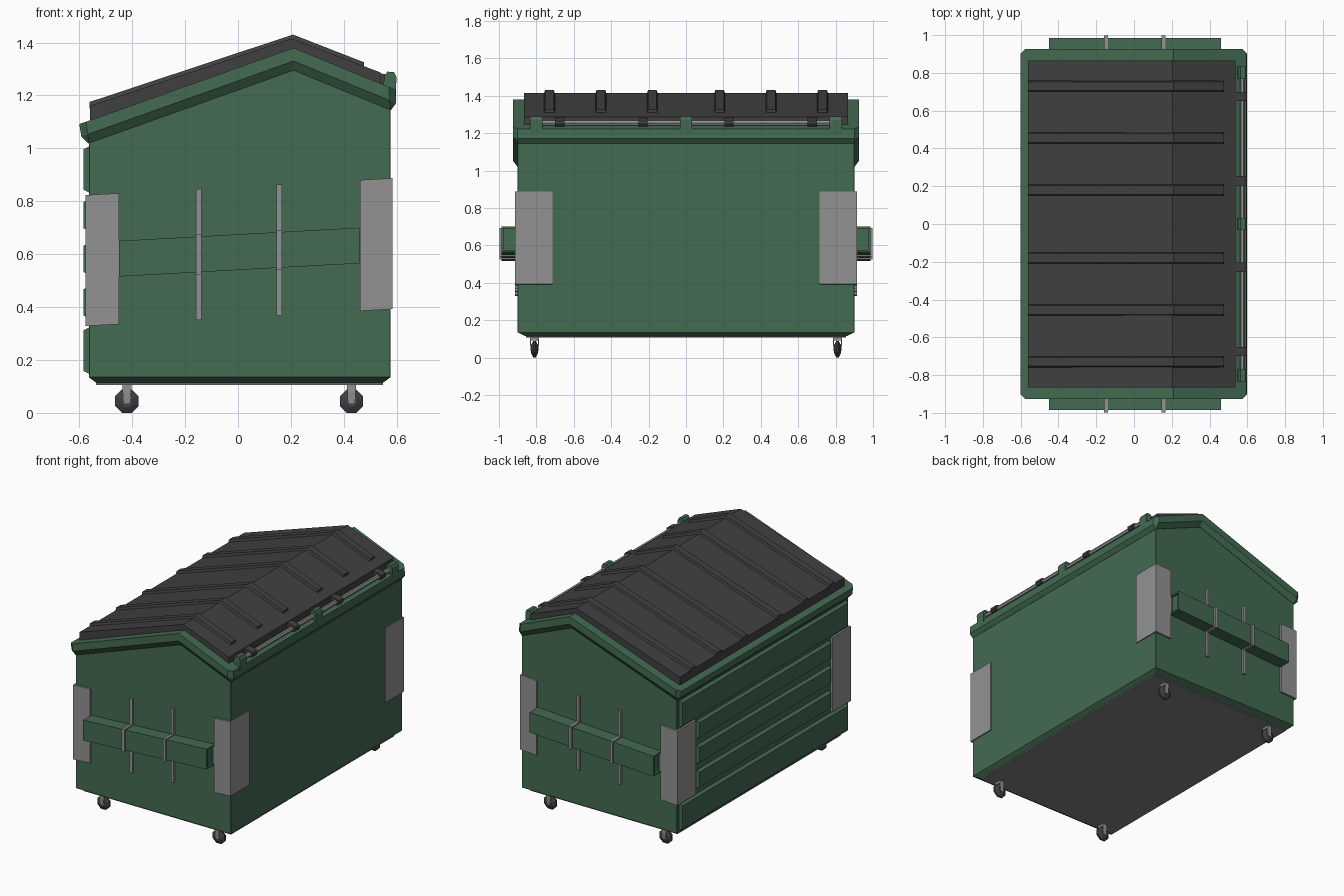
import bpy, bmesh, math

if "Cube" in bpy.data.objects:
    bpy.data.objects.remove(bpy.data.objects["Cube"])


def material(name, rgb):
    m = bpy.data.materials.new(name)
    m.diffuse_color = (*rgb, 1)
    m.use_nodes = True
    m.node_tree.nodes["Principled BSDF"].inputs["Base Color"].default_value = m.diffuse_color
    return m


GREEN = material("dark green paint", (0.056, 0.145, 0.084))
DARK = material("charcoal plastic", (0.051, 0.051, 0.051))
STEEL = material("bare steel", (0.29, 0.29, 0.29))
FLOOR = material("grey underside", (0.22, 0.22, 0.22))


def build(name, verts, faces, mat):
    bm = bmesh.new()
    vs = [bm.verts.new(v) for v in verts]
    for f in faces:
        bm.faces.new([vs[i] for i in f])
    bmesh.ops.recalc_face_normals(bm, faces=bm.faces)
    me = bpy.data.meshes.new(name)
    bm.to_mesh(me)
    bm.free()
    me.materials.append(mat)
    ob = bpy.data.objects.new(name, me)
    bpy.context.collection.objects.link(ob)
    return ob


def loft(name, loops, mat, caps=True, closed=False):
    """Skin a list of equally long vertex loops."""
    n, k = len(loops[0]), len(loops)
    verts = [v for l in loops for v in l]
    faces = []
    for j in range(k if closed else k - 1):
        a, b = j * n, (j + 1) % k * n
        faces += [(a + i, a + (i + 1) % n, b + (i + 1) % n, b + i) for i in range(n)]
    if caps and not closed:
        faces += [tuple(range(n)), tuple(range((k - 1) * n, k * n))]
    return build(name, verts, faces, mat)


def prism(name, profile, y0, y1, mat):
    return loft(name, [[(x, y, z) for x, z in profile] for y in (y0, y1)], mat)


SLOPE = 0.055


def box(name, x, y, z, mat, shear=0.0):
    y = sorted(y)
    prof = [(x[0], z[0]), (x[1], z[0]), (x[1], z[1]), (x[0], z[1])]
    return prism(name, [(a, b + shear * a) for a, b in prof], y[0], y[1], mat)


# Roof line shared by body and rim
RIDGE = 0.21


def roof(x):
    return 1.38 - (0.356 * (RIDGE - x) if x < RIDGE else 0.41 * (x - RIDGE))


def outline(x0, x1, y, c):
    """Chamfered plan outline with a point on each side under the ridge."""
    return [(x0 + c, -y), (RIDGE, -y), (x1 - c, -y), (x1, -y + c), (x1, y - c),
            (x1 - c, y), (RIDGE, y), (x0 + c, y), (x0, y - c), (x0, -y + c)]


# Body with chamfered foot
C = 0.002
foot = [(x, y, 0.113) for x, y in outline(-0.535, 0.547, 0.855, C)]
wall = outline(-0.564, 0.577, 0.90, C)
loft("body", [foot, [(x, y, 0.135) for x, y in wall],
              [(x, y, roof(x) - 0.085) for x, y in wall]], GREEN, caps=False)
box("base_plate", (-0.536, 0.548), (-0.856, 0.856), (0.106, 0.114), FLOOR)

# Rim following the roof line
low = [(x, y, roof(x) - 0.085) for x, y in outline(-0.566, 0.578, 0.901, C)]
mid = [(x, y, roof(x) - 0.05) for x, y in outline(-0.592, 0.598, 0.926, 0.025)]
top = [(x, y, roof(x)) for x, y in outline(-0.60, 0.595, 0.926, 0.025)]
loft("rim", [low, mid, top], GREEN, caps=False)
build("rim_top", top, [(1, 2, 3, 4, 5, 6), (6, 7, 8, 9, 0, 1)], GREEN)

# Pressed ribs on the low wall; the middle three stop at the corner plates
for z0, z1, y in ((0.15, 0.32, 0.88), (0.36, 0.475, 0.70), (0.525, 0.64, 0.70),
                  (0.69, 0.805, 0.70), (0.835, 1.005, 0.88)):
    loft("wall_rib", [
        [(x, -w, z0 + d), (x, w, z0 + d), (x, w, z1 - d), (x, -w, z1 - d)]
        for x, w, d in ((-0.56, y, -0.004), (-0.584, y - 0.01, 0.008))], GREEN)

# Lid
prism("lid", [(-0.56, 1.105), (-0.56, 1.16), (0.203, 1.415), (0.538, 1.287),
              (0.538, 1.235), (0.203, 1.372)], -0.865, 0.865, DARK)


def lid_rib(y, a, b):
    loft("lid_rib", [[(x, y - 0.032, z - 0.01), (x, y - 0.023, z + 0.015),
                      (x, y + 0.023, z + 0.015), (x, y + 0.032, z - 0.01)]
                     for x, z in (a, b)], DARK)


for y in (-0.73, -0.455, -0.18, 0.18, 0.455, 0.73):
    lid_rib(y, (-0.562, 1.16), (0.208, 1.415))
    lid_rib(y, (0.208, 1.415), (0.477, 1.31))

# Hinge rod, brackets and lid lugs
ring = [(0.574 + 0.014 * math.cos(t), 1.254 + 0.014 * math.sin(t))
        for t in [i * math.tau / 6 for i in range(6)]]
prism("hinge_rod", ring, -0.83, 0.83, STEEL)
for y in (-0.80, 0, 0.80):
    prism("hinge_bracket", [(0.545, 1.22), (0.596, 1.19), (0.599, 1.27), (0.59, 1.288),
                            (0.565, 1.29), (0.555, 1.275)], y - 0.033, y + 0.033, GREEN)
for y in (-0.675, -0.23, 0.23, 0.675):
    prism("lid_lug", [(0.53, 1.24), (0.59, 1.236), (0.599, 1.248), (0.597, 1.266),
                      (0.585, 1.274), (0.53, 1.285)], y - 0.025, y + 0.025, DARK)

# Fittings repeated on both ends
for s in (-1, 1):
    # wrapped corner plates
    for name, x_end, x_in, d in (("low", -0.576, -0.45, 0.02), ("high", 0.584, 0.461, -0.02)):
        box(name + "_corner_plate_end", sorted((x_end, x_in)), (s * 0.895, s * 0.913),
            (0.36, 0.855), STEEL, SLOPE)
        box(name + "_corner_plate_side", sorted((x_end, x_end + d)), (s * 0.715, s * 0.913),
            (0.36, 0.855), STEEL, SLOPE)

    # fork pocket with recessed end panels
    def loop(x, t):
        pts = [(0.899 + t, 0.54 + t), (0.986 - t, 0.54 + t),
               (0.986 - t, 0.675 - t), (0.899 + t, 0.675 - t)]
        return [(x, s * y, z + SLOPE * x) for y, z in pts]
    loft("fork_pocket", [loop(-0.435, 0.01), loop(-0.45, 0.01), loop(-0.45, 0),
                         loop(0.46, 0), loop(0.46, 0.01), loop(0.445, 0.01)], GREEN)
    # straps against the wall and round the pocket
    for x in (-0.148, 0.156):
        xs = (x - 0.01, x + 0.01)
        box("wall_strap", xs, (s * 0.895, s * 0.914), (0.36, 0.855), STEEL, SLOPE)
        box("pocket_strap", xs, (s * 0.90, s * 0.998), (0.532, 0.683), STEEL, SLOPE)
    # casters: tapered wheel between two fork blades
    for x in (-0.42, 0.429):
        y = s * 0.81
        wheel = []
        for dy, r in ((-0.018, 0.024), (-0.006, 0.048), (0.006, 0.048), (0.018, 0.024)):
            wheel.append([(x + r * math.cos(t), y + dy, 0.0445 + r * math.sin(t))
                          for t in [(i + 0.5) * math.tau / 8 for i in range(8)]])
        loft("caster_wheel", wheel, DARK)
        for d in (-1, 1):
            loft("caster_fork", [
                [(x - w, y + d * a, z), (x + w, y + d * a, z),
                 (x + w, y + d * (a + 0.006), z), (x - w, y + d * (a + 0.006), z)]
                for w, a, z in ((0.01, 0.014, 0.035), (0.016, 0.018, 0.075),
                                (0.016, 0.018, 0.107))], STEEL)
        box("caster_top", (x - 0.017, x + 0.017), (y - 0.024, y + 0.024), (0.09, 0.108), STEEL)
